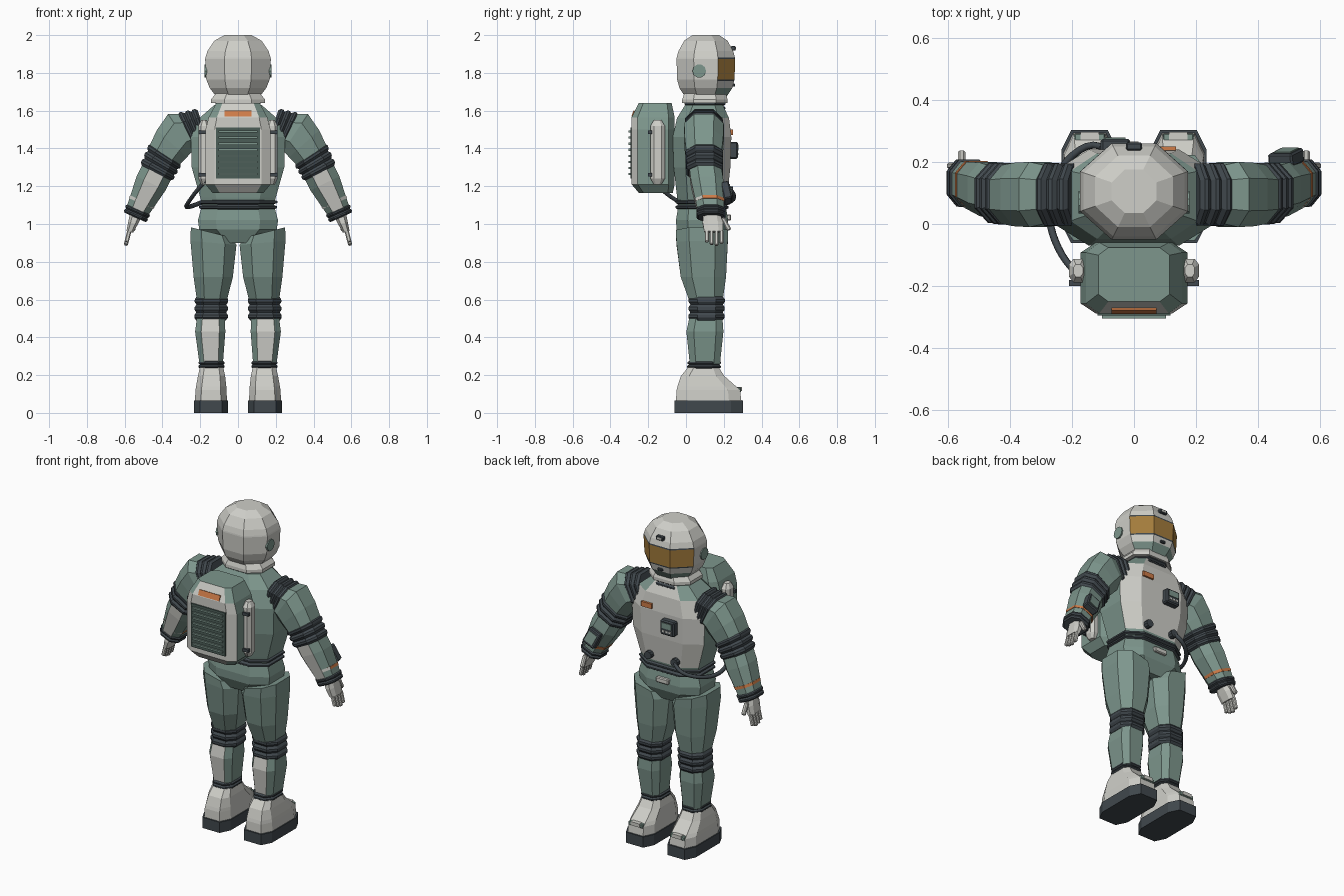
import bpy, bmesh, math
from mathutils import Matrix, Vector


def material(name, rgb):
    m = bpy.data.materials.new(name)
    m.diffuse_color = (*rgb, 1)
    return m


TEAL = material("sage_fabric", (0.205, 0.305, 0.265))
LIGHT = material("pale_shell", (0.62, 0.62, 0.58))
DARK = material("slate_rubber", (0.052, 0.065, 0.075))
ORANGE = material("orange_trim", (0.62, 0.2, 0.065))
AMBER = material("amber_visor", (0.37, 0.2, 0.045))
GRILLE = material("deep_sage", (0.07, 0.11, 0.095))


def finish(name, bm, mats, rule=None):
    bmesh.ops.recalc_face_normals(bm, faces=bm.faces)
    bm.normal_update()
    if rule:
        for f in bm.faces:
            f.material_index = rule(f.calc_center_median(), f.normal)
    me = bpy.data.meshes.new(name)
    bm.to_mesh(me)
    bm.free()
    for m in mats:
        me.materials.append(m)
    ob = bpy.data.objects.new(name, me)
    bpy.context.collection.objects.link(ob)
    return ob


def loft(name, secs, mats, rule=None, c=0.5, s=1):
    """Chamfered-rectangle sections (x, y, z, rx, ry, tilt) skinned into a closed part."""
    k = 1 - c
    prof = [(1, -k), (1, k), (k, 1), (-k, 1), (-1, k), (-1, -k), (-k, -1), (k, -1)]
    bm = bmesh.new()
    rings = []
    for sec in secs:
        x, y, z, rx, ry = sec[:5]
        a = math.radians(sec[5]) if len(sec) > 5 else 0
        rings.append([bm.verts.new((s * (x + u * rx * math.cos(a)), y + v * ry,
                                    z + u * rx * math.sin(a))) for u, v in prof])
    for r, q in zip(rings, rings[1:]):
        for i in range(8):
            bm.faces.new((r[i], r[(i + 1) % 8], q[(i + 1) % 8], q[i]))
    bm.faces.new(rings[0])
    bm.faces.new(rings[-1])
    return finish(name, bm, mats, rule)


def bellows(name, a, b, folds, s=1, c=0.5):
    """Ridged rubber joint between two sections."""
    n = folds * 3
    secs = []
    for i in range(n + 1):
        p = [u + (v - u) * i / n for u, v in zip(a, b)]
        g = 0.92 if i % 3 == 0 else 1.03
        p[3] *= g
        p[4] *= g
        secs.append(p)
    return loft(name, secs, [DARK], c=c, s=s)


def box(name, loc, size, mat, tilt_y=0, tilt_x=0, bevel=0.0):
    bm = bmesh.new()
    bmesh.ops.create_cube(bm, size=1, matrix=Matrix.Diagonal((*size, 1)))
    if bevel:
        bmesh.ops.bevel(bm, geom=bm.edges[:], offset=bevel, segments=1, affect='EDGES')
    rot = Matrix.Rotation(math.radians(tilt_y), 4, 'Y') @ Matrix.Rotation(math.radians(tilt_x), 4, 'X')
    bm.transform(Matrix.Translation(loc) @ rot)
    return finish(name, bm, [mat])


def disc(name, loc, r, depth, axis, mat):
    bm = bmesh.new()
    bmesh.ops.create_cone(bm, cap_ends=True, segments=10, radius1=r, radius2=r, depth=depth)
    bm.transform(Matrix.Translation(loc) @ Vector((0, 0, 1)).rotation_difference(Vector(axis)).to_matrix().to_4x4())
    return finish(name, bm, [mat])


# Torso with pale chest plate, pelvis and belt
loft("torso", [(0, .085, 1.1, .19, .125), (0, .085, 1.14, .2, .132), (0, .085, 1.3, .245, .15),
               (0, .085, 1.46, .25, .155), (0, .09, 1.56, .205, .138), (0, .095, 1.63, .125, .1)],
     [TEAL, LIGHT], lambda p, n: int(n.y > .8 and p.z > 1.13), c=.42)
loft("pelvis", [(0, .085, .9, .1, .1), (0, .085, .97, .205, .135), (0, .085, 1.02, .212, .138),
                (0, .085, 1.1, .19, .125)], [TEAL], c=.45)
bellows("belt", (0, .085, 1.075, .2, .136), (0, .085, 1.13, .203, .138), 2, c=.45)
box("belt_buckle", (0, .226, 1.035), (.085, .025, .032), LIGHT, bevel=.005)

# Neck and helmet
bellows("neck_gasket", (0, .1, 1.6, .115, .105), (0, .1, 1.65, .115, .105), 2)
loft("neck_ring", [(0, .1, 1.64, .142, .12), (0, .1, 1.66, .142, .12), (0, .1, 1.69, .118, .11)], [LIGHT])


def helmet_colour(p, n):
    front = n.y > .35
    if front and 1.77 < p.z < 1.87:
        return 1
    if front and (1.757 < p.z < 1.77 or 1.87 < p.z < 1.883):
        return 2
    return 3 if front and p.z < 1.725 else 0


loft("helmet", [(0, .105, 1.675, .115, .11), (0, .105, 1.72, .15, .14), (0, .105, 1.758, .165, .15),
                (0, .105, 1.766, .168, .152), (0, .105, 1.874, .174, .155), (0, .105, 1.882, .172, .154),
                (0, .105, 1.915, .162, .145), (0, .105, 1.97, .125, .115), (0, .105, 2.0, .072, .07)],
     [LIGHT, AMBER, DARK, TEAL], helmet_colour, c=.586)
box("helmet_lamp", (0, .25, 1.93), (.05, .025, .025), DARK, bevel=.004)
box("helmet_lamp_lens", (0, .263, 1.93), (.03, .004, .014), LIGHT)
box("chin_valve", (0, .248, 1.735), (.035, .024, .016), DARK, bevel=.004)

# Chest equipment
box("chest_label", (.1, .243, 1.485), (.072, .014, .03), ORANGE)
box("chest_console", (-.06, .252, 1.39), (.095, .045, .09), DARK, bevel=.007)
box("console_screen", (-.06, .276, 1.405), (.066, .005, .034), TEAL)
for i in range(3):
    box("console_button", (-.082 + i * .022, .276, 1.37), (.013, .006, .012), LIGHT)
for x in (-.09, .09):
    disc("hose_connector", (x, .225, 1.175), .024, .05, (0, 1, 0), DARK)

# Hose sweeping round the waist to the pack
cu = bpy.data.curves.new("air_hose", 'CURVE')
cu.dimensions = '3D'
cu.bevel_depth = .012
cu.bevel_resolution = 1
cu.resolution_u = 4
sp = cu.splines.new('NURBS')
path = [(-.09, .235, 1.18), (-.12, .275, 1.14), (-.23, .22, 1.1), (-.285, .06, 1.08),
        (-.26, -.06, 1.12), (-.21, -.14, 1.19), (-.16, -.18, 1.24)]
sp.points.add(len(path) - 1)
for pt, co in zip(sp.points, path):
    pt.co = (*co, 1)
sp.use_endpoint_u = True
sp.order_u = 4
cu.materials.append(DARK)
bpy.context.collection.objects.link(bpy.data.objects.new("air_hose", cu))

# Backpack with pale rear face, grille and label
loft("backpack", [(0, -.16, 1.165, .135, .09), (0, -.174, 1.21, .172, .114), (0, -.174, 1.5, .172, .114),
                  (0, -.174, 1.565, .155, .114), (0, -.163, 1.64, .115, .087)],
     [TEAL, LIGHT], lambda p, n: int(n.y < -.7), c=.28)
box("pack_grille", (0, -.289, 1.375), (.235, .012, .27), GRILLE)
for i in range(8):
    box("grille_slat", (0, -.297, 1.265 + i * .032), (.205, .016, .011), TEAL)
box("pack_label", (0, -.278, 1.583), (.145, .012, .034), ORANGE, tilt_x=-20)

for s, side in ((1, "right"), (-1, "left")):
    # Side tanks with clips, helmet ear discs
    loft(side + "_tank", [(.18, -.15, 1.21, .015, .02), (.18, -.15, 1.24, .03, .038),
                          (.18, -.15, 1.52, .03, .038), (.18, -.15, 1.55, .015, .02)], [LIGHT], s=s)
    for z in (1.26, 1.485):
        box(side + "_tank_clip", (s * .185, -.19, z), (.05, .02, .018), DARK)
    disc(side + "_ear_disc", (s * .171, .07, 1.81), .036, .014, (1, 0, 0), TEAL)

    # Arm
    bellows(side + "_shoulder_joint", (.185, .095, 1.515, .098, .096, 72),
            (.275, .095, 1.49, .106, .098, 64), 3, s)
    loft(side + "_upper_arm", [(.25, .095, 1.495, .095, .09, 66), (.305, .095, 1.485, .117, .105, 56),
                               (.35, .095, 1.425, .107, .102, 42), (.395, .095, 1.355, .093, .093, 33)], [TEAL], s=s)
    bellows(side + "_elbow_joint", (.383, .097, 1.372, .1, .097, 34), (.433, .1, 1.27, .094, .093, 27), 3, s)
    loft(side + "_forearm", [(.425, .102, 1.285, .085, .085, 27), (.46, .112, 1.215, .085, .086, 26),
                             (.537, .132, 1.06, .06, .07, 24)],
         [TEAL, LIGHT], lambda p, n: int(n.y < -.8), s=s)
    loft(side + "_wrist_stripe", [(.506, .126, 1.123, .072, .077, 24), (.513, .127, 1.108, .07, .076, 24)],
         [ORANGE, LIGHT], lambda p, n: int(n.y < -.55), s=s)
    bellows(side + "_cuff", (.527, .131, 1.078, .068, .075, 24), (.545, .133, 1.035, .065, .073, 24), 2, s)

    # Glove
    loft(side + "_palm", [(.542, .137, 1.045, .032, .045, 20), (.556, .142, 1.005, .026, .054, 18),
                          (.573, .147, .958, .018, .05, 15)], [LIGHT], s=s)
    for i, ln in enumerate((.062, .075, .08, .07)):
        y = .11 + i * .026
        box(side + "_finger", (s * (.574 + ln * .14), y, .965 - ln * .5), (.022, .021, ln), LIGHT,
            tilt_y=-s * 14, bevel=.005)
    box(side + "_thumb", (s * .555, .212, 1.0), (.024, .024, .075), LIGHT, tilt_x=28, bevel=.006)

    # Leg
    loft(side + "_thigh", [(.14, .085, .955, .113, .138, 14), (.13, .085, .9, .122, .136, 5),
                           (.131, .092, .72, .104, .12), (.138, .105, .6, .08, .09)], [TEAL], s=s)
    bellows(side + "_knee_joint", (.14, .11, .615, .086, .093), (.143, .108, .49, .086, .093), 3, s)
    loft(side + "_shin", [(.144, .105, .5, .074, .088), (.147, .1, .43, .08, .098), (.142, .1, .26, .062, .08)],
         [TEAL, LIGHT], lambda p, n: int(n.y < -.85), c=.4, s=s)
    bellows(side + "_ankle_ring", (.14, .095, .235, .068, .088), (.14, .097, .275, .067, .086), 2, s)

    # Boot
    loft(side + "_sole", [(.143, .12, 0, .091, .182), (.143, .12, .066, .091, .182)], [DARK], c=.35, s=s)
    loft(side + "_boot", [(.143, .12, .064, .085, .173), (.143, .118, .12, .082, .168),
                          (.142, .11, .14, .08, .155), (.14, .088, .195, .072, .115),
                          (.14, .092, .24, .062, .082)], [LIGHT], c=.38, s=s)
    box(side + "_toe_strap", (s * .143, .277, .122), (.1, .03, .024), TEAL, bevel=.004)
    box(side + "_toe_buckle", (s * .143, .284, .126), (.06, .026, .022), LIGHT)

# Wrist computer on one forearm
box("wrist_computer", (.49, .213, 1.165), (.085, .045, .1), DARK, tilt_y=-24, tilt_x=12, bevel=.006)
box("wrist_screen", (.49, .2365, 1.17), (.058, .005, .065), TEAL, tilt_y=-24, tilt_x=12)
